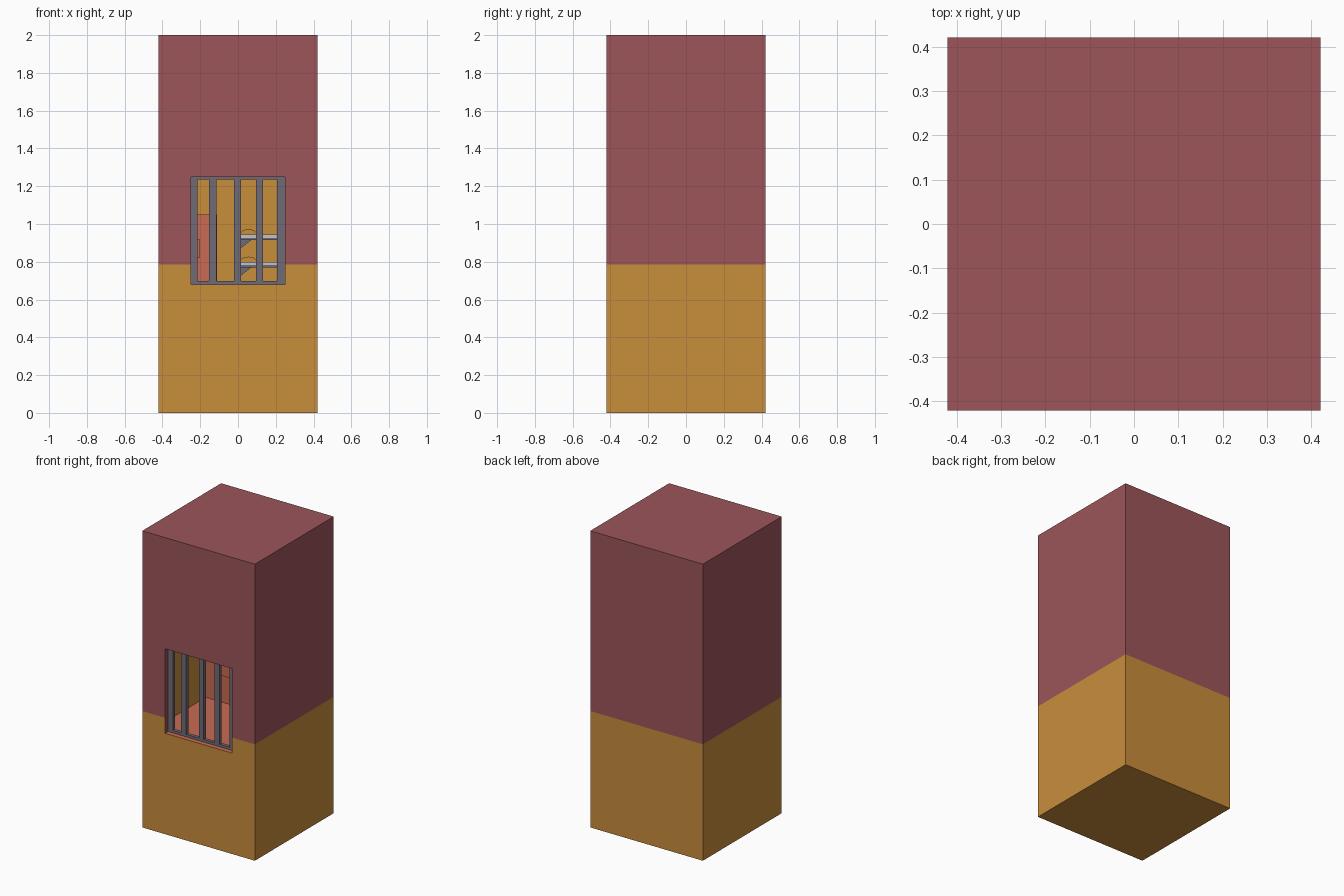
import bpy, bmesh, math
from mathutils import Vector

if "Cube" in bpy.data.objects:
    bpy.data.objects.remove(bpy.data.objects["Cube"])


def mat(name, hexcol):
    def lin(c):
        c /= 255
        return c / 12.92 if c <= 0.04045 else ((c + 0.055) / 1.055) ** 2.4
    m = bpy.data.materials.new(name)
    m.diffuse_color = tuple(lin(int(hexcol[i:i + 2], 16)) for i in (0, 2, 4)) + (1,)
    m.use_nodes = True
    m.node_tree.nodes["Principled BSDF"].inputs["Base Color"].default_value = m.diffuse_color
    return m


MAROON = mat("maroon wall", "9c555a")
OCHRE = mat("ochre wall", "c98d3b")
SALMON = mat("salmon floor", "c96b53")
STEEL = mat("grey steel", "706b76")
LIGHT = mat("pale mattress", "c4c4c8")

WX, WZ0, WZ1 = 0.25, 0.68, 1.25      # window opening
SPLIT = 0.785                        # height of the painted band


def finish(bm, name, mats):
    me = bpy.data.meshes.new(name)
    bm.to_mesh(me)
    bm.free()
    for m in mats:
        me.materials.append(m)
    ob = bpy.data.objects.new(name, me)
    bpy.context.collection.objects.link(ob)
    return ob


def box_bm(lo, hi):
    bm = bmesh.new()
    bmesh.ops.create_cube(bm, size=1)
    for v in bm.verts:
        v.co = Vector([lo[i] if v.co[i] < 0 else hi[i] for i in range(3)])
    return bm


def box(name, lo, hi, m):
    return finish(box_bm(lo, hi), name, [m])


def prism(name, pts, y0, y1, m):
    """Extrude an x-z outline along y."""
    bm = bmesh.new()
    f = bm.faces.new([bm.verts.new((x, y0, z)) for x, z in pts])
    r = bmesh.ops.extrude_face_region(bm, geom=[f])
    bmesh.ops.translate(bm, vec=(0, y1 - y0, 0),
                        verts=[v for v in r["geom"] if isinstance(v, bmesh.types.BMVert)])
    bmesh.ops.recalc_face_normals(bm, faces=bm.faces)
    return finish(bm, name, [m])


def box_with_window(lo, hi, inward, rule, name, mats):
    """Closed box with the window cut out of its front face."""
    bm = box_bm(lo, hi)
    cuts = [((s * WX, 0, 0), (1, 0, 0)) for s in (-1, 1)]
    cuts += [((0, 0, z), (0, 0, 1)) for z in (WZ0, SPLIT, WZ1)]
    for co, no in cuts:
        bmesh.ops.bisect_plane(bm, geom=bm.verts[:] + bm.edges[:] + bm.faces[:],
                               plane_co=co, plane_no=no)
    hole = []
    for f in bm.faces:
        c = f.calc_center_median()
        f.material_index = rule(f, c)
        if f.normal.y < -0.9 and abs(c.x) < WX and WZ0 < c.z < WZ1:
            hole.append(f)
    bmesh.ops.delete(bm, geom=hole, context="FACES")
    if inward:
        bmesh.ops.reverse_faces(bm, faces=bm.faces)
    return finish(bm, name, mats)


# Outer walls: maroon above, ochre below
box_with_window((-0.42, -0.42, 0), (0.42, 0.42, 2), False,
                lambda f, c: 1 if c.z < SPLIT else 0, "outer_walls", [MAROON, OCHRE])

# Inner room: ochre walls, salmon floor
RX, RY0, RY1, RZ0, RZ1 = 0.40, -0.36, 0.24, 0.635, 1.40
box_with_window((-RX, RY0, RZ0), (RX, RY1, RZ1), True,
                lambda f, c: 1 if f.normal.z < -0.9 else 0, "inner_room", [OCHRE, SALMON])

# Window reveal joining outer and inner walls
bm = bmesh.new()
ring = [(-WX, WZ0), (WX, WZ0), (WX, WZ1), (-WX, WZ1)]
for i in range(4):
    (x0, z0), (x1, z1) = ring[i], ring[(i + 1) % 4]
    f = bm.faces.new([bm.verts.new(p) for p in
                      ((x0, -0.42, z0), (x1, -0.42, z1), (x1, RY0, z1), (x0, RY0, z0))])
    f.material_index = 0 if i == 0 else 1
finish(bm, "window_reveal", [SALMON, MAROON])

# Window bars and rails
BY0, BY1 = -0.388, -0.365
for i, (a, b) in enumerate([(-0.25, -0.215), (-0.153, -0.115), (-0.02, 0.016),
                            (0.096, 0.133), (0.207, 0.25)]):
    box(f"window_bar_{i + 1}", (a, BY0, WZ0), (b, BY1, WZ1), STEEL)
box("window_rail_bottom", (-WX, BY0, WZ0), (WX, BY1, WZ0 + 0.017), STEEL)
box("window_rail_top", (-WX, BY0, WZ1 - 0.015), (WX, BY1, WZ1), STEEL)

# Door on the back wall with a small plate
box("door", (-RX, RY1 - 0.012, RZ0), (-0.112, RY1, 1.05), SALMON)
box("door_plate", (-0.31, RY1 - 0.025, 0.82), (-0.203, RY1 - 0.012, 0.92), SALMON)

# Two bunks on the back wall
for n, z in (("lower", 0.77), ("upper", 0.915)):
    y0 = RY1 - 0.15
    box(n + "_bunk_board", (0.0, y0, z), (RX, RY1, z + 0.012), STEEL)
    box(n + "_bunk_mattress", (0.0, y0, z + 0.012), (RX, RY1, z + 0.03), LIGHT)
    arc = [(0.055 + 0.045 * math.cos(math.pi * k / 8),
            z + 0.03 + 0.027 * math.sin(math.pi * k / 8)) for k in range(9)]
    prism(n + "_bunk_pillow", arc, y0 + 0.015, RY1 - 0.015, OCHRE)
    prism(n + "_bunk_bracket", [(0.0, z), (0.07, z), (0.0, z - 0.055)],
          RY1 - 0.1, RY1, STEEL)
